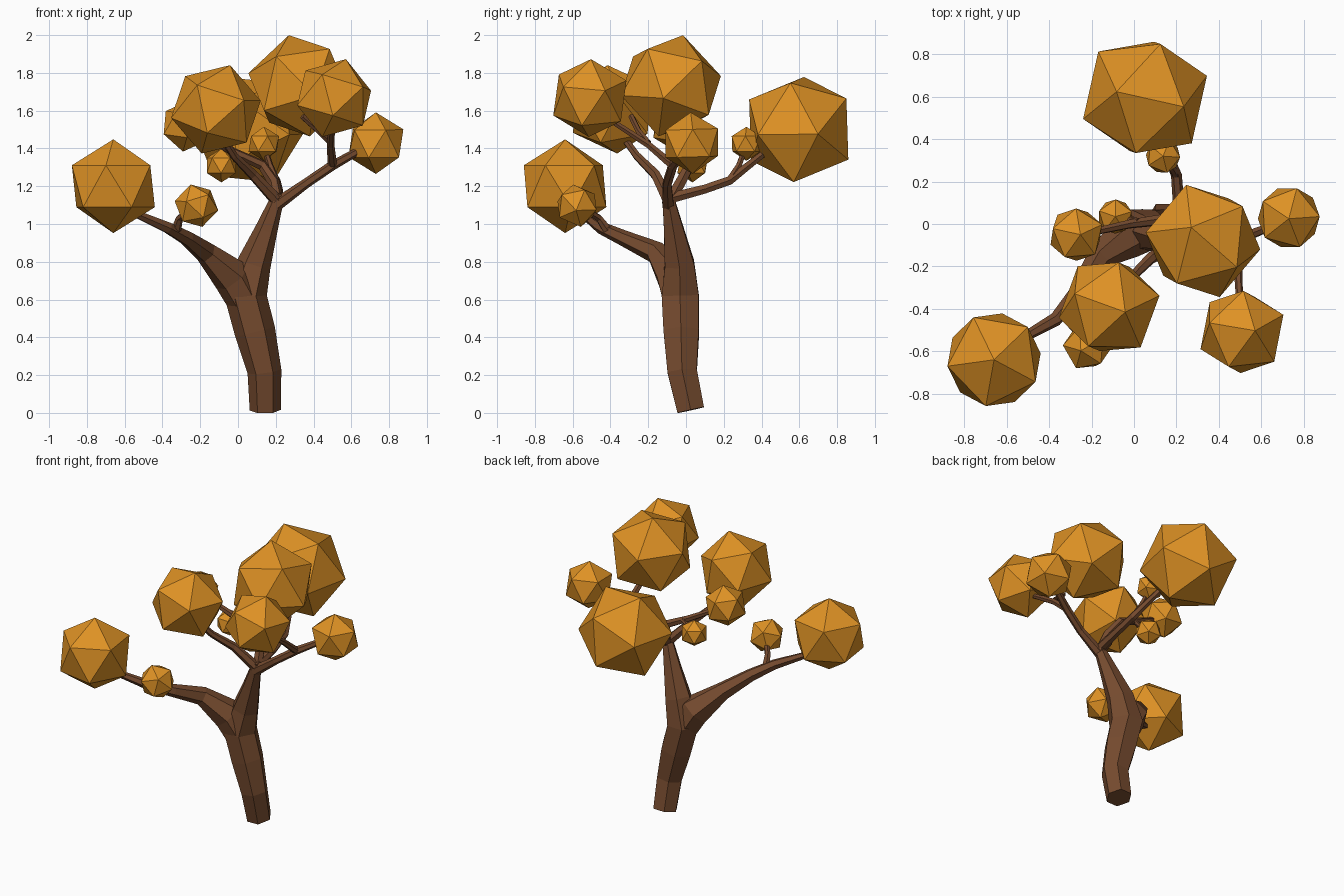
import bpy
import bmesh
from math import cos, sin, tau
from mathutils import Matrix, Vector

if "Cube" in bpy.data.objects:
    bpy.data.objects.remove(bpy.data.objects["Cube"])


def make_material(name, color):
    mat = bpy.data.materials.new(name)
    mat.use_nodes = True
    mat.diffuse_color = color
    bsdf = next(n for n in mat.node_tree.nodes if n.type == "BSDF_PRINCIPLED")
    bsdf.inputs["Base Color"].default_value = color
    bsdf.inputs["Roughness"].default_value = 0.9
    return mat


bark = make_material("brown bark", (0.18, 0.07, 0.028, 1))
foliage = make_material("amber foliage", (0.73, 0.285, 0.018, 1))


def finish(name, bm, mat):
    bmesh.ops.recalc_face_normals(bm, faces=bm.faces)
    mesh = bpy.data.meshes.new(name)
    bm.to_mesh(mesh)
    bm.free()
    mesh.materials.append(mat)
    obj = bpy.data.objects.new(name, mesh)
    bpy.context.collection.objects.link(obj)


def limb(name, path, sides=6):
    """Loft a faceted tube through (x, y, z, radius) stations."""
    bm = bmesh.new()
    points = [Vector(p[:3]) for p in path]
    side = Vector((1, 0, 0))
    rings = []
    for i, station in enumerate(path):
        along = (points[min(i + 1, len(path) - 1)] - points[max(i - 1, 0)]).normalized()
        side = (side - along * side.dot(along)).normalized()
        other = along.cross(side)
        rings.append([bm.verts.new(points[i] + station[3] * (
            side * cos(tau * k / sides) + other * sin(tau * k / sides)))
            for k in range(sides)])
    for low, high in zip(rings, rings[1:]):
        for k in range(sides):
            n = (k + 1) % sides
            bm.faces.new((low[k], low[n], high[n], high[k]))
    bm.faces.new(rings[0])
    bm.faces.new(rings[-1])
    finish(name, bm, bark)


def leaf_ball(name, center, radius, corner, neighbour):
    """Icosahedron turned so two adjacent corners point the given ways."""
    up = Vector(corner).normalized()
    side = Vector(neighbour)
    side = (side - up * side.dot(up)).normalized()
    turn = Matrix((side, up.cross(side), up)).transposed().to_4x4()
    bm = bmesh.new()
    bmesh.ops.create_icosphere(bm, subdivisions=1, radius=radius,
                               matrix=Matrix.Translation(center) @ turn)
    finish(name, bm, foliage)


# Trunk and limbs
limb("trunk", [(.145, .025, .015, .083), (.14, -.02, .22, .09), (.09, -.025, .43, .108),
               (.04, -.03, .62, .113), (.085, -.035, .79, .09), (.15, -.065, .97, .06),
               (.21, -.095, 1.14, .035)])
limb("low_branch", [(.05, -.03, .58, .1), (-.03, -.06, .72, .105), (-.17, -.16, .85, .06),
                    (-.27, -.33, .925, .042), (-.37, -.45, .98, .033), (-.6, -.58, 1.08, .018)])
limb("low_twig", [(-.33, -.41, .96, .028), (-.31, -.46, 1.03, .02), (-.22, -.57, 1.1, .015)])
limb("left_branch", [(.2, -.095, 1.1, .035), (.36, -.1, 1.215, .026), (.5, -.07, 1.31, .026),
                     (.7, .01, 1.42, .018)])
limb("left_front_branch", [(.5, -.07, 1.31, .025), (.49, -.2, 1.42, .02), (.5, -.4, 1.55, .016)])
limb("crown_twig", [(.49, -.2, 1.43, .018), (.43, -.25, 1.49, .017), (.34, -.29, 1.57, .016)])
limb("front_branch", [(.21, -.09, 1.12, .035), (.08, -.16, 1.26, .028), (-.02, -.26, 1.36, .022),
                      (-.11, -.36, 1.5, .018)])
limb("back_branch", [(.21, -.11, 1.13, .033), (.21, .1, 1.185, .027), (.2, .23, 1.23, .026),
                     (.1, .47, 1.42, .018)])
limb("back_twig", [(.2, .23, 1.23, .022), (.17, .28, 1.31, .017), (.135, .32, 1.42, .014)])
limb("right_branch", [(.21, -.09, 1.11, .035), (.19, -.03, 1.22, .032), (.13, .02, 1.31, .028),
                      (-.02, 0, 1.38, .022), (-.25, -.05, 1.5, .016)])
limb("right_twig", [(.02, .01, 1.37, .018), (-.09, .035, 1.3, .014)])

# Foliage clusters
leaf_ball("back_foliage", (.052, .597, 1.5), .31, (-.134, .027, .278), (-.222, .229, 0))
leaf_ball("crown_foliage", (.325, -.08, 1.732), .281, (-.055, .064, .265), (-.275, .04, .064))
leaf_ball("left_front_foliage", (.509, -.509, 1.667), .215, (.062, .006, .205), (.195, .082, .028))
leaf_ball("left_foliage", (.73, .03, 1.428), .163, (0, -.005, .16), (.143, .005, .08))
leaf_ball("front_foliage", (-.117, -.39, 1.607), .247, (.075, -.025, .232), (.24, .052, .05))
leaf_ball("low_foliage", (-.66, -.64, 1.2), .248, (0, 0, 1), (.88, -.47, .5))
leaf_ball("low_twig_foliage", (-.22, -.577, 1.097), .118, (-.03, -.02, .11), (.09, .05, .08))
leaf_ball("right_foliage", (-.272, -.05, 1.52), .138, (.02, 0, .14), (0, .12, .07))
leaf_ball("right_twig_foliage", (-.088, .035, 1.31), .09, (0, 0, 1), (1, .3, .5))
leaf_ball("back_twig_foliage", (.137, .32, 1.425), .09, (0, 0, 1), (.4, 1, .5))
